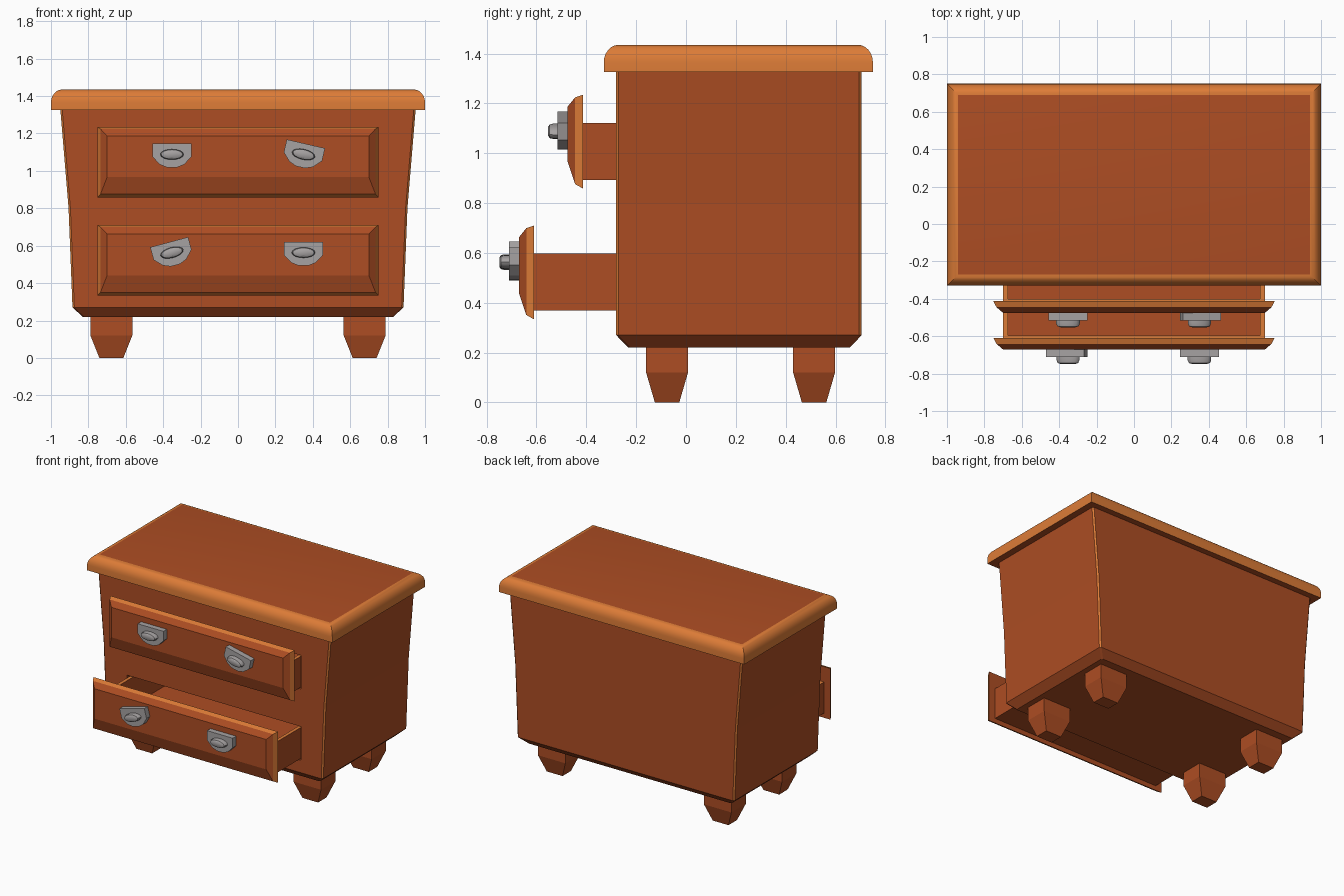
import bpy, bmesh, math
from mathutils import Matrix, Vector

if "Cube" in bpy.data.objects:
    bpy.data.objects.remove(bpy.data.objects["Cube"])


def material(name, col):
    m = bpy.data.materials.new(name)
    m.diffuse_color = (*col, 1)
    m.use_nodes = True
    m.node_tree.nodes["Principled BSDF"].inputs["Base Color"].default_value = m.diffuse_color
    return m


wood = material("red brown wood", (0.42, 0.075, 0.017))
edge = material("worn orange edge", (0.72, 0.20, 0.038))
metal = material("grey metal", (0.38, 0.36, 0.36))


def loft(name, rings, mats, pick=lambda band, side: 0, smooth=False):
    """Skin a stack of equal-length rings and cap both ends."""
    bm = bmesh.new()
    vs = [[bm.verts.new(p) for p in r] for r in rings]
    n = len(rings[0])
    for b in range(len(rings) - 1):
        for i in range(n):
            j = (i + 1) % n
            f = bm.faces.new((vs[b][i], vs[b][j], vs[b + 1][j], vs[b + 1][i]))
            f.material_index = pick(b, i)
    bm.faces.new(vs[0][::-1])
    bm.faces.new(vs[-1])
    bmesh.ops.recalc_face_normals(bm, faces=bm.faces)
    me = bpy.data.meshes.new(name)
    bm.to_mesh(me)
    bm.free()
    for m in mats:
        me.materials.append(m)
    ob = bpy.data.objects.new(name, me)
    bpy.context.collection.objects.link(ob)
    if smooth:
        activate(ob)
        bpy.ops.object.shade_smooth_by_angle(angle=math.radians(35))
    return ob


def activate(ob):
    bpy.ops.object.select_all(action='DESELECT')
    ob.select_set(True)
    bpy.context.view_layer.objects.active = ob


def rect(hx, y0, y1, z, cx=0):
    return [(cx - hx, y0, z), (cx + hx, y0, z), (cx + hx, y1, z), (cx - hx, y1, z)]


def cut_rect(hx, y0, y1, z, c=0.01):
    """Rectangle with small cut corners; odd sides are the corners."""
    return [(-hx + c, y0, z), (hx - c, y0, z), (hx, y0 + c, z), (hx, y1 - c, z),
            (hx - c, y1, z), (-hx + c, y1, z), (-hx, y1 - c, z), (-hx, y0 + c, z)]


# Table top: rounded upper edge
prof = [(0, 1.325), (0, 1.365)]
for k in range(1, 7):
    a = k / 6 * math.pi / 2
    prof.append((0.06 * (1 - math.cos(a)), 1.365 + 0.07 * math.sin(a)))
loft("table_top", [rect(1 - d, -0.33 + d, 0.75 - d, z) for d, z in prof],
     [wood, edge], lambda b, i: 1, smooth=True)

# Cabinet body: flared sides, chamfered bottom, worn vertical edges
body = loft("cabinet_body",
            [cut_rect(0.83, -0.232, 0.657, 0.22), cut_rect(0.885, -0.28, 0.705, 0.27),
             cut_rect(0.906, -0.28, 0.705, 0.80), cut_rect(0.95, -0.28, 0.705, 1.33)],
            [wood, edge], lambda b, i: int(b > 0 and i % 2 == 1))

# Feet
for side, sx in (("left", -1), ("right", 1)):
    for end, cy in (("front", -0.076), ("back", 0.514)):
        loft(f"{end}_{side}_foot",
             [rect(h, cy - d, cy + d, z, sx * 0.677)
              for h, d, z in ((0.064, 0.049, 0), (0.112, 0.084, 0.12), (0.112, 0.084, 0.235))],
             [wood])


def handle(name, cx, y, cz, tilt):
    """Back plate with rounded lower edge and an oval knob."""
    rot = Matrix.Rotation(-tilt, 3, 'Y')
    place = lambda pts, yy: [Vector((cx, yy, cz)) + rot @ Vector((u, 0, v)) for u, v in pts]
    plate = [(-0.105, 0.058), (0.105, 0.058), (0.105, -0.012), (0.065, -0.054),
             (0.025, -0.07), (-0.025, -0.07), (-0.065, -0.054), (-0.105, -0.012)]
    loft(name + "_plate", [place(plate, y + 0.012), place(plate, y - 0.04)], [metal])
    oval = lambda s: [(s * 0.063 * math.cos(t * math.pi / 8), s * 0.028 * math.sin(t * math.pi / 8))
                      for t in range(16)]
    loft(name + "_knob", [place(oval(1), y - 0.035), place(oval(1), y - 0.058),
                          place(oval(0.9), y - 0.072), place(oval(0.6), y - 0.078)],
         [metal], smooth=True)


# Drawers: open box, bevelled front panel and two loose handles
for name, dy, dz, tilts in (("upper", 0, 0, (0, -13)), ("lower", -0.196, -0.525, (15, 0))):
    # Opening in the body
    cutter = loft("opening_cutter", [rect(0.708, -0.4, 0.66, 0.887 + dz),
                                     rect(0.708, -0.4, 0.66, 1.135 + dz)], [wood])
    cutter.hide_render = True
    activate(body)
    mod = body.modifiers.new("opening", 'BOOLEAN')
    mod.object = cutter
    mod.operation = 'DIFFERENCE'
    mod.solver = 'EXACT'
    bpy.ops.object.modifier_apply(modifier=mod.name)
    bpy.data.objects.remove(cutter)

    y0, y1, t = -0.425 + dy, 0.55 + dy, 0.025
    loft(name + "_drawer_box",
         [rect(0.70, y0, y1, 0.893 + dz), rect(0.70, y0, y1, 1.122 + dz),
          rect(0.70 - t, y0 + t, y1 - t, 1.122 + dz), rect(0.70 - t, y0 + t, y1 - t, 0.915 + dz)],
         [wood, edge], lambda b, i: int(b == 1))

    panel = [(0.752, 0.858, 1.235, -0.413), (0.735, 0.876, 1.224, -0.445), (0.70, 0.966, 1.187, -0.475)]
    loft(name + "_drawer_front",
         [[(-h, y + dy, a + dz), (h, y + dy, a + dz), (h, y + dy, b + dz), (-h, y + dy, b + dz)]
          for h, a, b, y in panel],
         [wood, edge], lambda b, i: int(b == 0))

    for side, cx, tilt in (("left", -0.353, tilts[0]), ("right", 0.35, tilts[1])):
        handle(f"{name}_{side}_handle", cx, -0.475 + dy, 1.088 + dz, math.radians(tilt))
